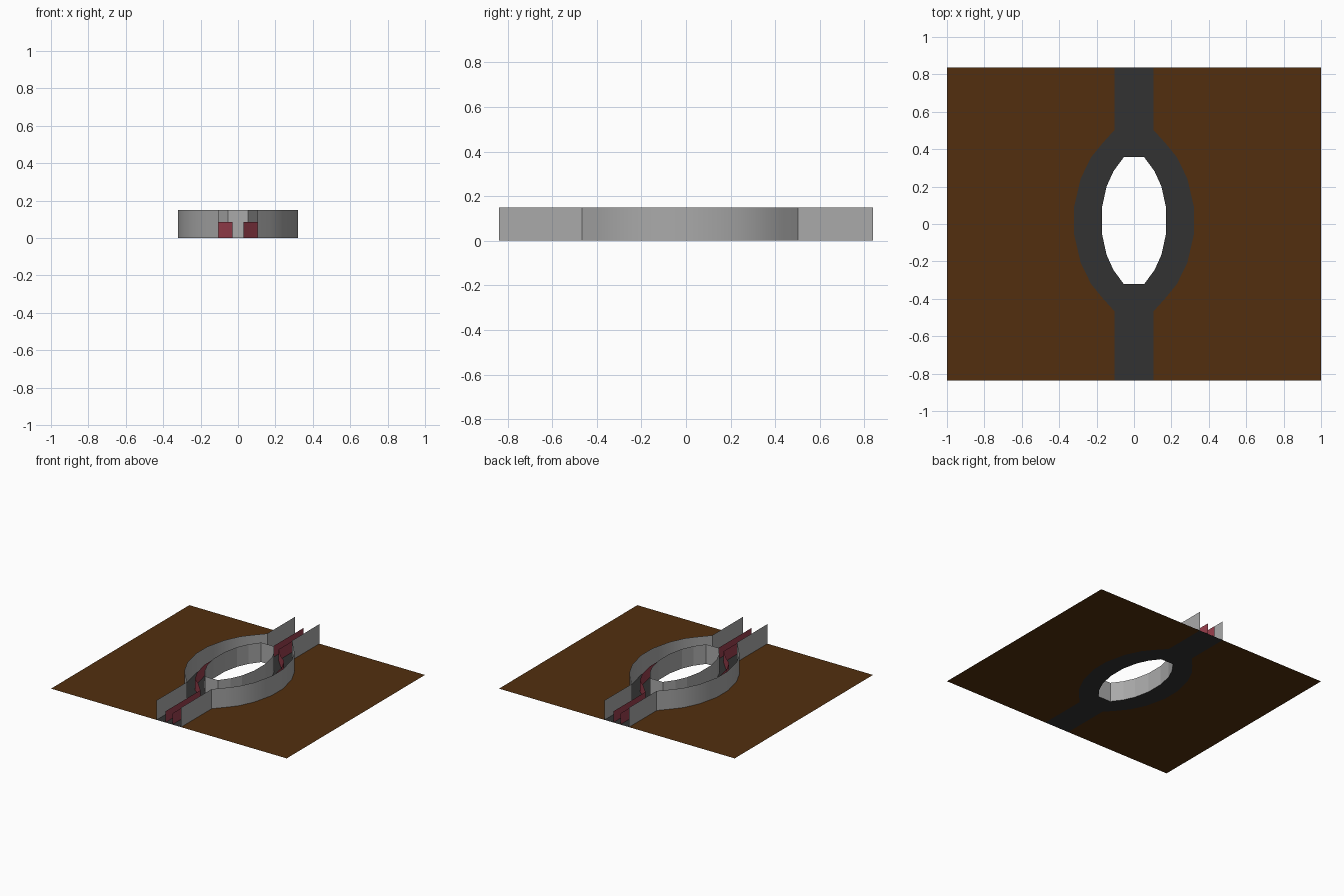
import bpy
import bmesh
import math

if "Cube" in bpy.data.objects:
    bpy.data.objects.remove(bpy.data.objects["Cube"])

CY = 0.018      # middle of the lens-shaped island along y
END = 0.838     # half depth of the ground
WALL_H = 0.15
RAIL_H = 0.085


def material(name, rgb):
    m = bpy.data.materials.new(name)
    m.diffuse_color = (*rgb, 1.0)
    m.use_nodes = True
    m.node_tree.nodes["Principled BSDF"].inputs["Base Color"].default_value = m.diffuse_color
    return m


brown = material("brown_earth", (0.085, 0.028, 0.0045))
asphalt = material("dark_asphalt", (0.032, 0.032, 0.032))
concrete = material("grey_concrete", (0.40, 0.40, 0.40))
red = material("dull_red", (0.32, 0.05, 0.075))


def full_path(upper, end_x=None):
    """Reflect the upper half about the island middle; optionally run on to both ends.
    Returned from -y to +y."""
    path = [(x, CY - d) for x, d in upper] + [(x, CY + d) for x, d in reversed(upper)]
    if end_x is not None:
        path = [(end_x, -END)] + path + [(end_x, END)]
    return path


def mirrored_strip(name, a, b, mat, smooth=False):
    """Strip of quads between two rows of points, mirrored across x = 0."""
    bm = bmesh.new()
    va = [bm.verts.new(p) for p in a]
    vb = [bm.verts.new(p) for p in b]
    for i in range(len(a) - 1):
        bm.faces.new((va[i], va[i + 1], vb[i + 1], vb[i]))
    mesh = bpy.data.meshes.new(name)
    bm.to_mesh(mesh)
    bm.free()
    mesh.materials.append(mat)
    obj = bpy.data.objects.new(name, mesh)
    bpy.context.collection.objects.link(obj)
    mod = obj.modifiers.new("mirror", 'MIRROR')
    mod.use_axis[0] = True
    mod.merge_threshold = 0.0005
    if smooth:
        bpy.ops.object.select_all(action='DESELECT')
        obj.select_set(True)
        bpy.context.view_layer.objects.active = obj
        bpy.ops.object.shade_smooth_by_angle(angle=math.radians(28))
    return obj


def at(path, z):
    return [(x, y, z) for x, y in path]


# Right-hand outlines: (x, distance from island middle), outermost point first
outer = full_path([(0.104, 0.485), (0.17, 0.412), (0.23, 0.338), (0.285, 0.225), (0.322, 0.067)], 0.104)
island = [(0.054, 0.34), (0.11, 0.264), (0.147, 0.182), (0.172, 0.067)]
inner = full_path([(0.0, 0.34)] + island, 0.0)
rail = full_path([(0.03, 0.43), (0.11, 0.345), (0.17, 0.298), (0.216, 0.205), (0.247, 0.067)], 0.03)

# Earth on either side of the road
mirrored_strip("ground", at([(1.0, y) for x, y in outer], 0), at(outer, 0), brown)

# Road that splits around the open island
mirrored_strip("road", at(outer, 0), at(inner, 0), asphalt)

# Thin standing walls: outer edge, island edge, lane divider
mirrored_strip("outer_wall", at(outer, 0), at(outer, WALL_H), concrete, True)
island_edge = inner[1:-1]
mirrored_strip("island_wall", at(island_edge, 0), at(island_edge, WALL_H), concrete)
mirrored_strip("lane_divider", at(rail, 0), at(rail, RAIL_H), red, True)
